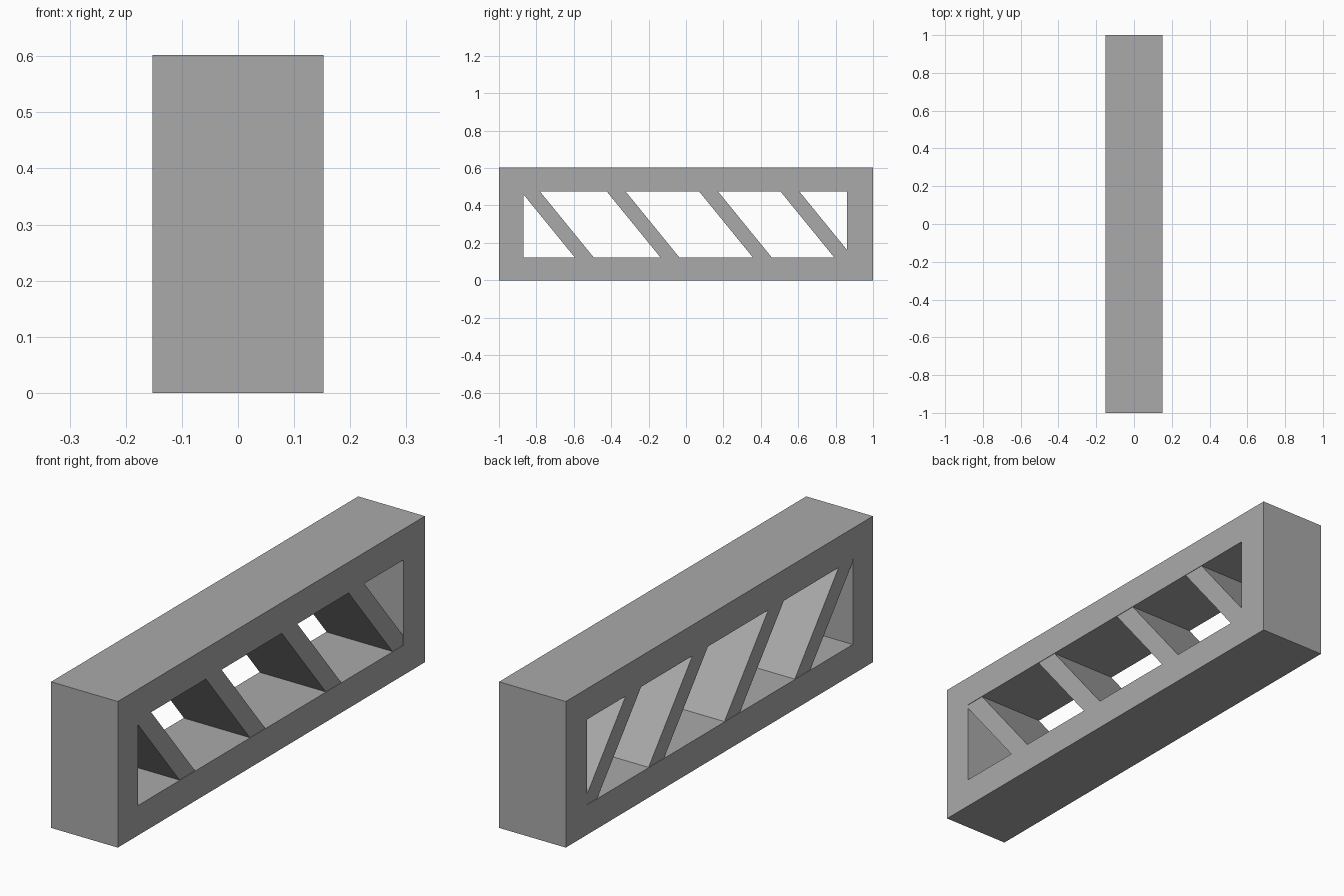
import bpy
import bmesh

HALF_WIDTH = 0.152
HEIGHT = 0.602
SILL, HEAD = 0.123, 0.475      # bottom and top of the opening
FRONT, BACK = -0.869, 0.861    # ends of the opening
SLAT = 0.101                   # slat width along y
LEAN = 0.287                   # how far a slat's foot sits behind its top

cube = bpy.data.objects.get("Cube")
if cube:
    bpy.data.objects.remove(cube, do_unlink=True)

grey = bpy.data.materials.new("mid_grey")
grey.use_nodes = True
colour = (0.4, 0.4, 0.4, 1)
grey.diffuse_color = colour
grey.node_tree.nodes["Principled BSDF"].inputs["Base Color"].default_value = colour


def finish(name, bm):
    bmesh.ops.recalc_face_normals(bm, faces=bm.faces)
    mesh = bpy.data.meshes.new(name)
    bm.to_mesh(mesh)
    bm.free()
    mesh.materials.append(grey)
    bpy.context.collection.objects.link(bpy.data.objects.new(name, mesh))


def ring(bm, x, points):
    return [bm.verts.new((x, y, z)) for y, z in points]


def rectangle(y0, y1, z0, z1):
    return [(y0, z0), (y1, z0), (y1, z1), (y0, z1)]


def bridge(bm, a, b):
    for i in range(len(a)):
        j = (i + 1) % len(a)
        bm.faces.new((a[i], a[j], b[j], b[i]))


# Frame: outer and inner rectangles joined into a hollow box
bm = bmesh.new()
outer = [ring(bm, x, rectangle(-1, 1, 0, HEIGHT)) for x in (-HALF_WIDTH, HALF_WIDTH)]
inner = [ring(bm, x, rectangle(FRONT, BACK, SILL, HEAD)) for x in (-HALF_WIDTH, HALF_WIDTH)]
bridge(bm, *outer)
bridge(bm, *inner)
for o, i in zip(outer, inner):
    bridge(bm, o, i)
finish("frame", bm)

# Slanted slats, set a hair inside the frame's side faces
for n, top in enumerate((-0.882, -0.424, 0.07, 0.505), 1):
    profile = [(top, HEAD), (top + SLAT, HEAD),
               (top + SLAT + LEAN, SILL), (top + LEAN, SILL)]
    bm = bmesh.new()
    sides = [ring(bm, x, profile) for x in (-HALF_WIDTH + 0.002, HALF_WIDTH - 0.002)]
    bridge(bm, *sides)
    for side in sides:
        bm.faces.new(side)
    finish(f"slat_{n}", bm)
